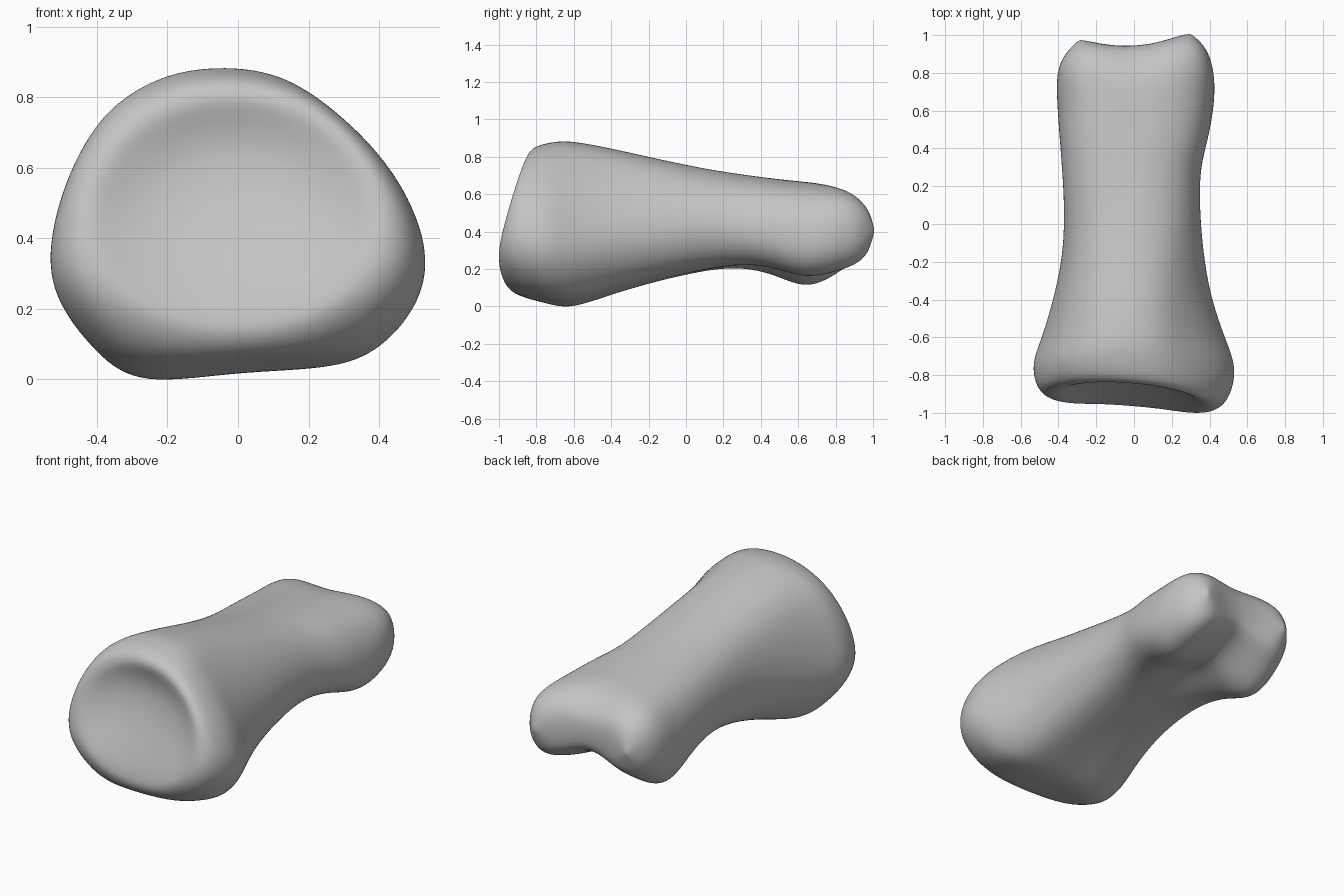
import bpy
import bmesh
from math import cos, sin, pi
from mathutils import Vector

default_cube = bpy.data.objects.get("Cube")
if default_cube:
    bpy.data.objects.remove(default_cube, do_unlink=True)

# Cross-sections (x, z): from the -x side over the top to +x, then back underneath
base_profile = [(-.53, .33), (-.48, .55), (-.39, .745), (-.27, .84),
                (-.13, .89), (.1, .885), (.25, .78), (.43, .59),
                (.53, .36), (.505, .21), (.415, .095), (.3, .03),
                (0, .025), (-.29, -.02), (-.4, .07), (-.5, .2)]
shaft_profile = [(-.37, .42), (-.35, .54), (-.29, .65), (-.17, .72),
                 (0, .75), (.15, .72), (.26, .65), (.33, .54),
                 (.355, .42), (.33, .32), (.265, .23), (.14, .195),
                 (0, .19), (-.14, .185), (-.28, .205), (-.35, .3)]
head_profile = [(-.4, .33), (-.39, .46), (-.33, .58), (-.2, .64),
                (0, .645), (.18, .64), (.33, .58), (.4, .47),
                (.42, .35), (.4, .24), (.29, .16), (.14, .19),
                (-.01, .28), (-.15, .17), (-.29, .1), (-.38, .19)]
tip_profile = [(-.4, .38), (-.385, .49), (-.32, .57), (-.2, .61),
               (0, .59), (.18, .61), (.32, .57), (.385, .49),
               (.4, .38), (.38, .28), (.29, .205), (.16, .235),
               (0, .32), (-.16, .235), (-.29, .205), (-.38, .28)]
COUNT = len(base_profile)
rim_profile = [(-cos(2 * pi * i / COUNT), sin(2 * pi * i / COUNT))
               for i in range(COUNT)]
profiles = [rim_profile, base_profile, shaft_profile, head_profile, tip_profile]

# Stations: y, left x, right x, bottom z, top z, profile blend, front tilt
stations = [
    (-1.0, -.44, .415, .105, .81, .2, .27),
    (-.95, -.525, .51, .045, .865, .7, .215),
    (-.77, -.558, .566, -.005, .885, 1, .1),
    (-.62, -.505, .502, -.036, .892, 1.05, 0),
    (-.4, -.435, .42, .05, .853, 1.35, 0),
    (-.15, -.38, .375, .13, .798, 1.8, 0),
    (.1, -.375, .355, .19, .745, 2, 0),
    (.3, -.387, .357, .205, .712, 2.25, 0),
    (.47, -.4, .405, .15, .686, 2.75, 0),
    (.63, -.41, .43, .068, .668, 3, 0),
    (.77, -.415, .435, .115, .655, 3.3, 0),
    (.885, -.41, .42, .195, .63, 4, 0),
    (.96, -.375, .385, .25, .57, 4, 0),
    (.997, -.295, .305, .33, .5, 4, 0),
]


def blended_profile(blend):
    index = min(int(blend), len(profiles) - 2)
    part = blend - index
    return [Vector(a).lerp(Vector(b), part)
            for a, b in zip(profiles[index], profiles[index + 1])]


def fit(value, old_low, old_high, low, high):
    return low + (value - old_low) / (old_high - old_low) * (high - low)


def section(y, left, right, bottom, top, blend, tilt):
    points = blended_profile(blend)
    xs, zs = [p.x for p in points], [p.y for p in points]
    ring = []
    for p in points:
        x = fit(p.x, min(xs), max(xs), left, right)
        z = fit(p.y, min(zs), max(zs), bottom, top)
        # Lean the joint face back, and skew it a little sideways
        depth = y + tilt * abs(z - .25) - tilt * .3 * x
        # Shape the far end: hollow in the middle, rounded off at the sides
        end = max(0, min(1, (y - .63) / .3))
        hollow = .055 * max(0, 1 - (x / .27) ** 2)
        corner = 2.5 * max(0, abs(x) - .25) ** 2
        depth += end * (.06 * x - hollow - corner)
        ring.append(Vector((x, depth, z)))
    return ring


bm = bmesh.new()


def add_ring(points):
    return [bm.verts.new(p) for p in points]


def bridge(first, second):
    for i in range(COUNT):
        j = (i + 1) % COUNT
        bm.faces.new((first[i], first[j], second[j], second[i]))


# Shaft and outer surface
rings = [add_ring(section(*s)) for s in stations]
for first, second in zip(rings, rings[1:]):
    bridge(first, second)

# Dished joint socket at the front, hollowed more towards the top
rim = [v.co.copy() for v in rings[0]]
centre = sum(rim, Vector()) / COUNT
front_y, tilt = stations[0][0], stations[0][-1]


def face_plane(p):
    return front_y + tilt * (p.z - .25) - tilt * .3 * p.x


def socket_point(p, size, depth):
    point = centre.lerp(p, size)
    edge = (p.y - face_plane(p)) * size ** 4
    point.y = face_plane(point) + edge + depth * (.5 + point.z)
    return point


previous = rings[0]
for size, depth in ((.85, .025), (.6, .065), (.3, .085)):
    inner = add_ring([socket_point(p, size, depth) for p in rim])
    bridge(inner, previous)
    previous = inner
pole = bm.verts.new(socket_point(centre, 0, .09))
for i in range(COUNT):
    bm.faces.new((pole, previous[i], previous[(i + 1) % COUNT]))

# Rounded far end, closed by a strip between upper and lower edges
last = rings[-1]
for i in range(COUNT // 2):
    corners = [last[i], last[i + 1], last[COUNT - i - 1], last[(COUNT - i) % COUNT]]
    bm.faces.new(list(dict.fromkeys(corners)))

bmesh.ops.recalc_face_normals(bm, faces=bm.faces)
mesh = bpy.data.meshes.new("finger_bone")
bm.to_mesh(mesh)
bm.free()
bone = bpy.data.objects.new("finger_bone", mesh)
bpy.context.collection.objects.link(bone)

# Smooth the surface
smooth = bone.modifiers.new("smooth_surface", 'SUBSURF')
smooth.levels = smooth.render_levels = 3
bpy.context.view_layer.objects.active = bone
bone.select_set(True)
bpy.ops.object.shade_smooth()

# Plain grey material
grey = bpy.data.materials.new("bone_grey")
grey.use_nodes = True
colour = (.55, .55, .55, 1)
grey.diffuse_color = colour
grey.node_tree.nodes["Principled BSDF"].inputs["Base Color"].default_value = colour
bone.data.materials.append(grey)
